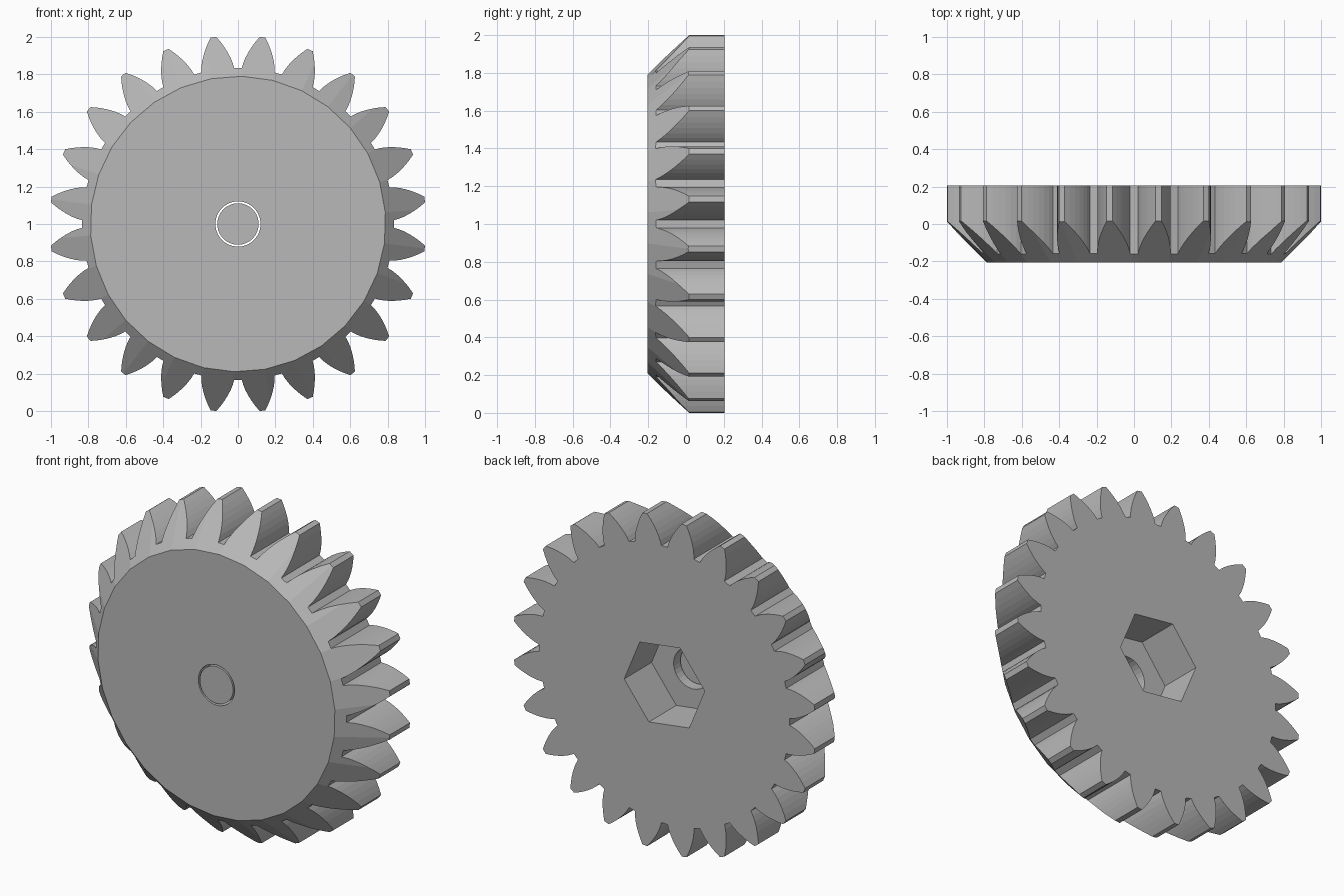
import bpy, bmesh
from math import sin, cos, tan, acos, radians, pi

if "Cube" in bpy.data.objects:
    bpy.data.objects.remove(bpy.data.objects["Cube"])

TEETH = 24
TIP, ROOT = 1.0067, 0.833       # tooth tip and root radii
PITCH = TIP / (1 + 2 / TEETH)
BASE = PITCH * cos(radians(28))
FRONT, BACK = -0.205, 0.205
TURN = radians(-7.5)            # the whole wheel is turned half a tooth

grey = bpy.data.materials.new("grey_plastic")
grey.use_nodes = True
grey.diffuse_color = (0.48, 0.48, 0.48, 1)
grey.node_tree.nodes["Principled BSDF"].inputs["Base Color"].default_value = grey.diffuse_color


def polar(r, a):
    return r * cos(a + TURN), r * sin(a + TURN)


def ngon(r, sides):
    return [polar(r, 2 * pi * i / sides) for i in range(sides)]


def loft(name, start, y0, end, y1):
    """Solid between two matching outlines placed at two depths."""
    bm = bmesh.new()
    a, b = [[bm.verts.new((x, y, z + 1)) for x, z in ring]
            for ring, y in ((start, y0), (end, y1))]
    bm.faces.new(a)
    bm.faces.new(b[::-1])
    for i in range(len(a)):
        j = (i + 1) % len(a)
        bm.faces.new((a[j], a[i], b[i], b[j]))
    bmesh.ops.recalc_face_normals(bm, faces=bm.faces)
    mesh = bpy.data.meshes.new(name)
    bm.to_mesh(mesh)
    bm.free()
    mesh.materials.append(grey)
    obj = bpy.data.objects.new(name, mesh)
    bpy.context.collection.objects.link(obj)
    return obj


def combine(target, cutter, operation):
    mod = target.modifiers.new(operation, 'BOOLEAN')
    mod.operation, mod.object, mod.solver = operation, cutter, 'EXACT'
    cutter.hide_render = True
    bpy.context.view_layer.objects.active = target
    bpy.ops.object.modifier_apply(modifier=mod.name)
    bpy.data.objects.remove(cutter)


def involute(r):
    a = acos(min(1, BASE / r))
    return tan(a) - a


def half_angle(r):
    return pi / (2 * TEETH) + involute(PITCH) - involute(r)


# Toothed outline with involute flanks
STEPS = 6
radii = [ROOT + (TIP - ROOT) * i / STEPS for i in range(STEPS + 1)]
outline = []
for t in range(TEETH):
    mid = 2 * pi * t / TEETH
    outline += [polar(r, mid - half_angle(r)) for r in radii]
    outline += [polar(r, mid + half_angle(r)) for r in reversed(radii)]

# Gear wheel, bevelled to a faceted cone at the front
gear = loft("gear_wheel", outline, FRONT - 0.1, outline, BACK)
cone = loft("bevel_cutter", ngon(0.79, 30), FRONT, ngon(1.29, 30), FRONT + 0.5)
combine(gear, cone, 'INTERSECT')

# Hexagonal pocket in the back and round bore through the front
FLOOR = BACK - 0.26
pocket = loft("hex_cutter", ngon(0.27, 6), FLOOR, ngon(0.27, 6), BACK + 0.1)
combine(gear, pocket, 'DIFFERENCE')
bore = loft("bore_cutter", ngon(0.121, 30), FRONT - 0.1, ngon(0.121, 30), FLOOR + 0.05)
combine(gear, bore, 'DIFFERENCE')

# Loose plug inside the bore, flush with the front
loft("bore_plug", ngon(0.111, 30), FRONT, ngon(0.111, 30), FRONT + 0.1)
